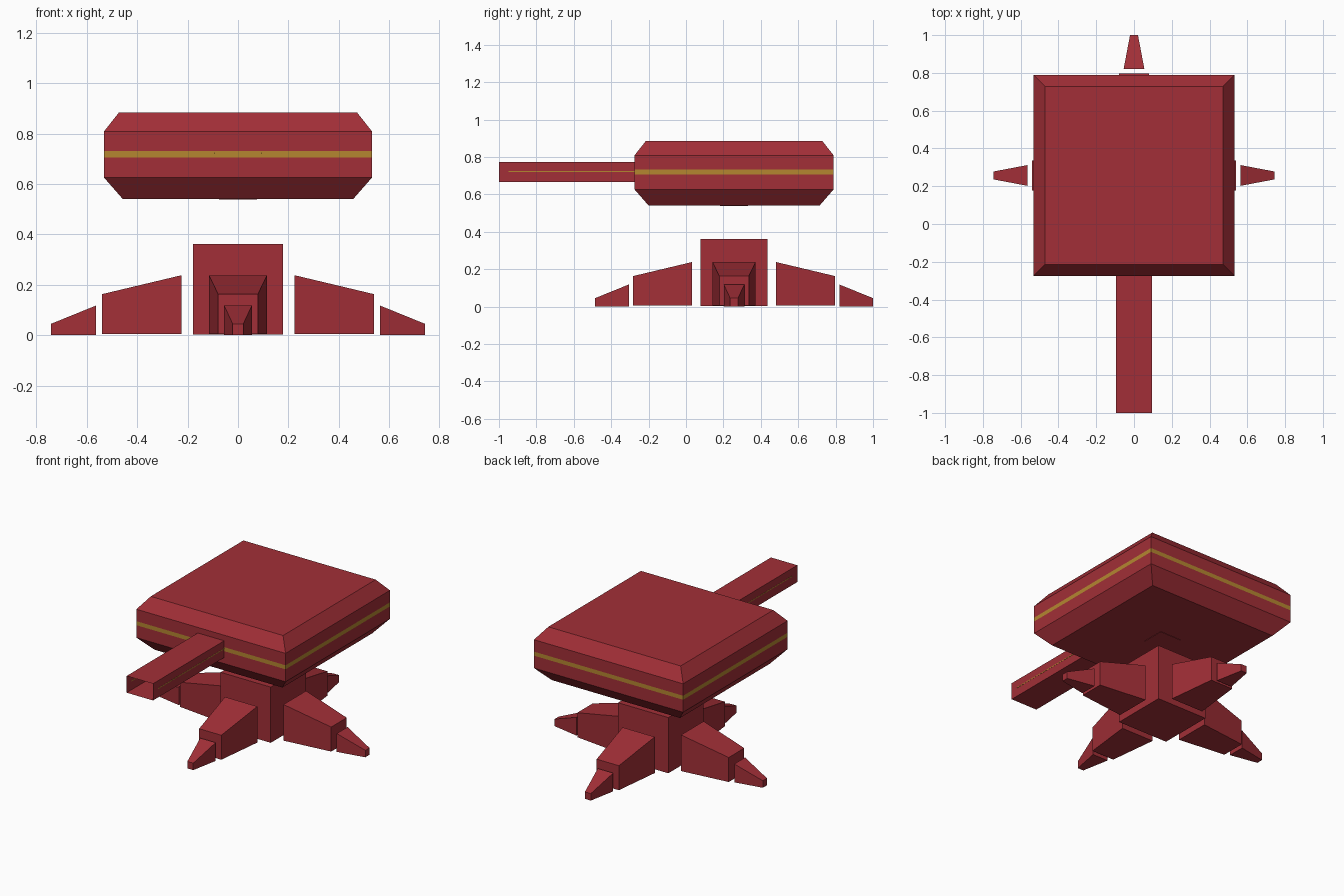
import bpy, bmesh, math
from mathutils import Matrix, Vector

if "Cube" in bpy.data.objects:
    bpy.data.objects.remove(bpy.data.objects["Cube"])

CY = 0.257  # turret and base centre in y


def material(name, rgb):
    m = bpy.data.materials.new(name)
    m.diffuse_color = (*rgb, 1)
    m.use_nodes = True
    m.node_tree.nodes["Principled BSDF"].inputs["Base Color"].default_value = m.diffuse_color
    return m


RED = material("dark_red", (0.36, 0.028, 0.038))
GOLD = material("gold", (0.46, 0.24, 0.03))


def loft(name, rings, mats=(RED,), caps=True):
    """Join matching rings of points into a skin, with optional end caps."""
    bm = bmesh.new()
    loops = [[bm.verts.new(p) for p in r] for r in rings]
    for a, b in zip(loops, loops[1:]):
        n = len(a)
        for i in range(n):
            j = (i + 1) % n
            bm.faces.new((a[i], a[j], b[j], b[i]))
    if caps:
        bm.faces.new(loops[0][::-1])
        bm.faces.new(loops[-1])
    bmesh.ops.recalc_face_normals(bm, faces=bm.faces)
    me = bpy.data.meshes.new(name)
    bm.to_mesh(me)
    bm.free()
    for m in mats:
        me.materials.append(m)
    ob = bpy.data.objects.new(name, me)
    bpy.context.collection.objects.link(ob)
    return ob


def square(h, z):
    return [(x * h, CY + y * h, z) for x, y in ((-1, -1), (1, -1), (1, 1), (-1, 1))]


def box(name, x0, x1, y0, y1, z0, z1, mat=RED):
    ring = lambda z: [(x0, y0, z), (x1, y0, z), (x1, y1, z), (x0, y1, z)]
    return loft(name, [ring(z0), ring(z1)], (mat,))


# Turret: bevelled square block with a gold band round the middle
turret = loft("turret", [square(h, z) for h, z in (
    (0.457, 0.54), (0.532, 0.626), (0.532, 0.706),
    (0.532, 0.732), (0.532, 0.809), (0.472, 0.885))], (RED, GOLD))
for p in turret.data.polygons:
    p.material_index = int(0.706 < p.center.z < 0.732 and abs(p.normal.z) < 0.1)

# Swivel plate under the turret
box("swivel_plate", -0.075, 0.075, CY - 0.075, CY + 0.075, 0.538, 0.542)

# Barrel: open square tube with a fine gold line on each side
BX, Z0, Z1 = 0.094, 0.665, 0.773
loft("barrel", [[(-BX, y, Z0), (BX, y, Z0), (BX, y, Z1), (-BX, y, Z1)]
                for y in (-1.0, CY - 0.532)], caps=False)
for side, s in (("right", 1), ("left", -1)):
    xs = sorted((s * (BX - 0.001), s * (BX + 0.001)))
    box("barrel_line_" + side, *xs, -0.95, CY - 0.532, 0.7195, 0.7245, GOLD)

# Base: central block
box("base_block", -0.179, 0.179, CY - 0.179, CY + 0.179, 0.003, 0.362)

# Legs: two tapering segments on each of the four sides
for side, angle in (("right", 0), ("back", 90), ("left", 180), ("front", 270)):
    place = Matrix.Translation((0, CY, 0)) @ Matrix.Rotation(math.radians(angle), 4, 'Z')
    for part, z0, ends in (("leg", 0.005, ((0.225, 0.115, 0.238), (0.54, 0.079, 0.163))),
                           ("foot", 0.0, ((0.563, 0.055, 0.118), (0.743, 0.021, 0.045)))):
        rings = [[place @ Vector(v) for v in
                  ((d, -w, z0), (d, w, z0), (d, w, z), (d, -w, z))] for d, w, z in ends]
        loft(f"{side}_{part}", rings)
